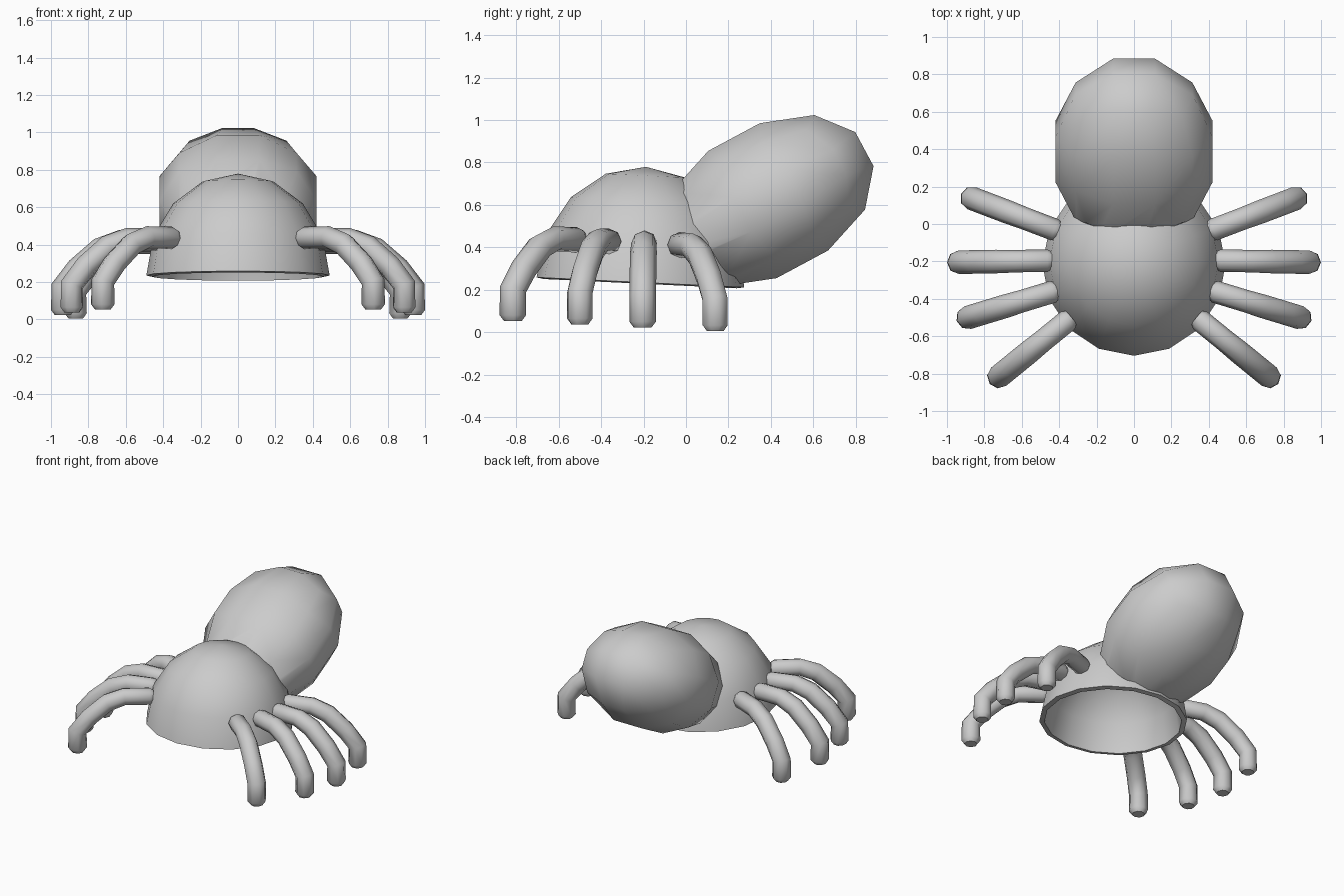
import bpy, bmesh, math
from mathutils import Vector

if "Cube" in bpy.data.objects:
    bpy.data.objects.remove(bpy.data.objects["Cube"])

TILT = -0.048  # the whole underside leans slightly up at the front


def make(name, bm):
    bmesh.ops.recalc_face_normals(bm, faces=bm.faces)
    mesh = bpy.data.meshes.new(name)
    bm.to_mesh(mesh)
    bm.free()
    ob = bpy.data.objects.new(name, mesh)
    bpy.context.collection.objects.link(ob)
    return ob


def finish(ob, angle=50):
    bpy.ops.object.select_all(action='DESELECT')
    ob.select_set(True)
    bpy.context.view_layer.objects.active = ob
    for m in list(ob.modifiers):
        bpy.ops.object.modifier_apply(modifier=m.name)
    bpy.ops.object.shade_smooth_by_angle(angle=math.radians(angle))


def dome(name, rx, rz, closed=False):
    bm = bmesh.new()
    bmesh.ops.create_uvsphere(bm, u_segments=16, v_segments=8, radius=1)
    low = [v for v in bm.verts if v.co.z < -0.01]
    bmesh.ops.delete(bm, geom=low, context='VERTS')
    for v in bm.verts:
        v.co = Vector((v.co.x * rx, v.co.y * rx, v.co.z * rz))
    if closed:
        bmesh.ops.holes_fill(bm, edges=[e for e in bm.edges if e.is_boundary], sides=0)
    bm.normal_update()
    ob = make(name, bm)
    ob.location = (0, -0.215, 0.235)
    ob.rotation_euler.x = TILT
    return ob


# hollow body shell, open underneath
body = dome("body_shell", 0.49, 0.545)
sol = body.modifiers.new("wall", 'SOLIDIFY')
sol.thickness = 0.035
sol.offset = -1
finish(body)

# helper that keeps the inside of the shell empty
cutter = dome("shell_cutter", 0.475, 0.53, closed=True)
cutter.hide_render = True
cutter.hide_viewport = False

# abdomen: rounded cube with three faces per side, stretched to an egg
bm = bmesh.new()
bmesh.ops.create_cube(bm, size=2)
bmesh.ops.subdivide_edges(bm, edges=bm.edges[:], cuts=2, use_grid_fill=True)
for v in bm.verts:
    p = Vector([math.tan(c * math.pi / 4) for c in v.co]).normalized()
    v.co = Vector((p.x * 0.449, p.y * 0.55, p.z * 0.364))
abdomen = make("abdomen", bm)
abdomen.location = (0, 0.3875, 0.62)
abdomen.rotation_euler.x = math.radians(28.2)
cut = abdomen.modifiers.new("cut", 'BOOLEAN')
cut.operation = 'DIFFERENCE'
cut.object = cutter
cut.solver = 'EXACT'
bpy.context.view_layer.update()
finish(abdomen)
bpy.data.objects.remove(cutter)

# leg profile: (outward distance, height, radius)
PATH = [(0.0, 0.42, 0.045), (0.025, 0.42, 0.06), (0.19, 0.418, 0.06),
        (0.30, 0.375, 0.063), (0.42, 0.27, 0.063), (0.5, 0.17, 0.063),
        (0.5, 0.05, 0.063), (0.5, 0.022, 0.042)]


def leg(name, inner, outer):
    a = Vector((*inner, 0))
    d = (Vector((*outer, 0)) - a).normalized()
    side = Vector((-d.y, d.x, 0))
    pts = []
    for s, z, r in PATH:
        p = a + d * s
        p.z = z - 0.05 * (p.y + 0.2)
        pts.append((p, r))
    bm = bmesh.new()
    rings = []
    for i, (p, r) in enumerate(pts):
        t1 = (p - pts[i - 1][0]).normalized() if i else None
        t2 = (pts[i + 1][0] - p).normalized() if i < len(pts) - 1 else None
        t = ((t1 or t2) + (t2 or t1)).normalized()
        up = t.cross(side).normalized()
        rings.append([bm.verts.new(p + r * (math.cos(k * math.pi / 4) * side
                      + math.sin(k * math.pi / 4) * up)) for k in range(8)])
    for r0, r1 in zip(rings, rings[1:]):
        for k in range(8):
            bm.faces.new((r0[k], r0[k - 1], r1[k - 1], r1[k]))
    bm.faces.new(rings[0])
    bm.faces.new(rings[-1])
    ob = make(name, bm)
    ob.modifiers.new("other_side", 'MIRROR').use_axis[0] = True
    finish(ob)


# four pairs of legs, front to back
leg("front_legs", (0.335, -0.50), (0.74, -0.83))
leg("front_middle_legs", (0.41, -0.355), (0.92, -0.51))
leg("back_middle_legs", (0.437, -0.195), (0.97, -0.205))
leg("back_legs", (0.40, -0.04), (0.90, 0.15))
